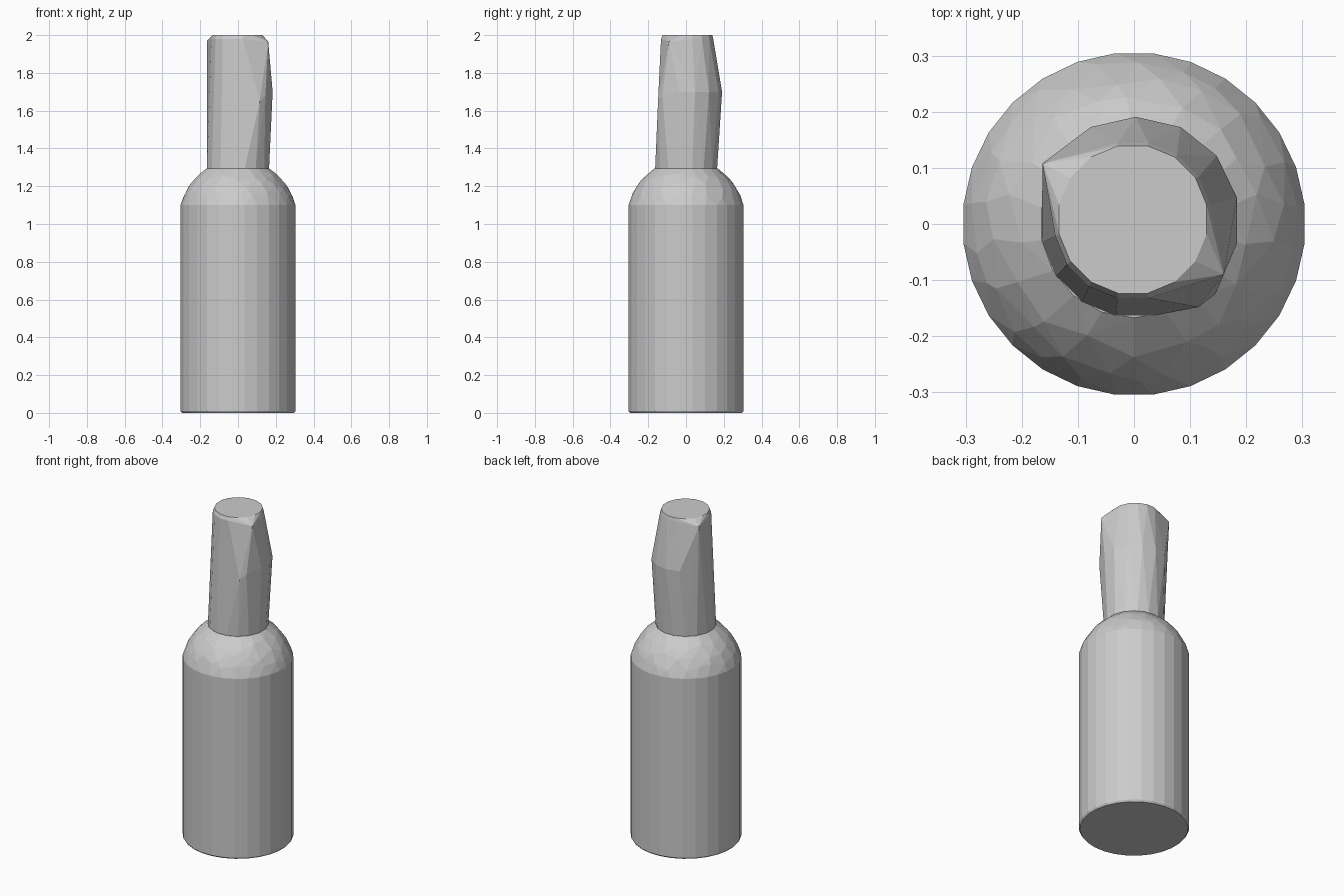
import bpy, bmesh, math, random

cube = bpy.data.objects.get("Cube")
if cube:
    bpy.data.objects.remove(cube, do_unlink=True)
random.seed(4)

grey = bpy.data.materials.new("plain grey")
grey.use_nodes = True
colour = (0.6, 0.6, 0.6, 1)
grey.diffuse_color = colour
grey.node_tree.nodes["Principled BSDF"].inputs["Base Color"].default_value = colour


def ring(sides, radius, z, centre=(0, 0), turn=0.5):
    """Points of a polygon; a half-step turn puts flat sides on the axes."""
    steps = [2 * math.pi * (i + turn) / sides for i in range(sides)]
    return [(centre[0] + radius * math.cos(a), centre[1] + radius * math.sin(a), z)
            for a in steps]


def hull(name, points):
    """Faceted convex solid around the points."""
    bm = bmesh.new()
    for p in points:
        bm.verts.new(p)
    result = bmesh.ops.convex_hull(bm, input=bm.verts)
    loose = {v for v in result["geom_interior"] + result["geom_unused"]
             if isinstance(v, bmesh.types.BMVert)}
    bmesh.ops.delete(bm, geom=list(loose), context='VERTS')
    bmesh.ops.dissolve_limit(bm, angle_limit=math.radians(1),
                             verts=bm.verts, edges=bm.edges)
    bmesh.ops.recalc_face_normals(bm, faces=bm.faces)
    mesh = bpy.data.meshes.new(name)
    bm.to_mesh(mesh)
    bm.free()
    mesh.materials.append(grey)
    obj = bpy.data.objects.new(name, mesh)
    bpy.context.collection.objects.link(obj)
    return obj


# Body with a small bottom chamfer and a rounded, irregularly faceted shoulder
SIDES = 28
body = ring(SIDES, 0.299, 0) + ring(SIDES, 0.306, 0.01) + ring(SIDES, 0.306, 1.1)
for row, height in enumerate((1.15, 1.2, 1.25)):
    for i in range(22 - 2 * row):
        z = height + random.uniform(-0.018, 0.018)
        radius = math.sqrt(0.098 - (z - 1.029) ** 2)
        a = 2 * math.pi * (i + random.uniform(0.3, 0.7)) / (22 - 2 * row)
        body.append((radius * math.cos(a), radius * math.sin(a), z))
body += ring(18, 0.167, 1.295)
hull("body", body)

# Neck: round foot, bulge on the back left side, flat cap and two pointed corners
neck = ring(16, 0.167, 1.28)
neck += [p for p in ring(14, 0.185, 1.7, (0.003, 0.006)) if p[0] + p[1] > 0.09]
neck += [(0.115, -0.148, 1.65), (0.145, -0.125, 1.68), (0.175, -0.05, 1.7)]
neck += ring(16, 0.141, 1.98, (-0.002, 0.006))
neck += ring(16, 0.134, 2.0, (-0.002, 0.008))
neck += [(-0.163, 0.108, 1.97), (0.16, -0.09, 1.965)]
hull("neck", neck)
